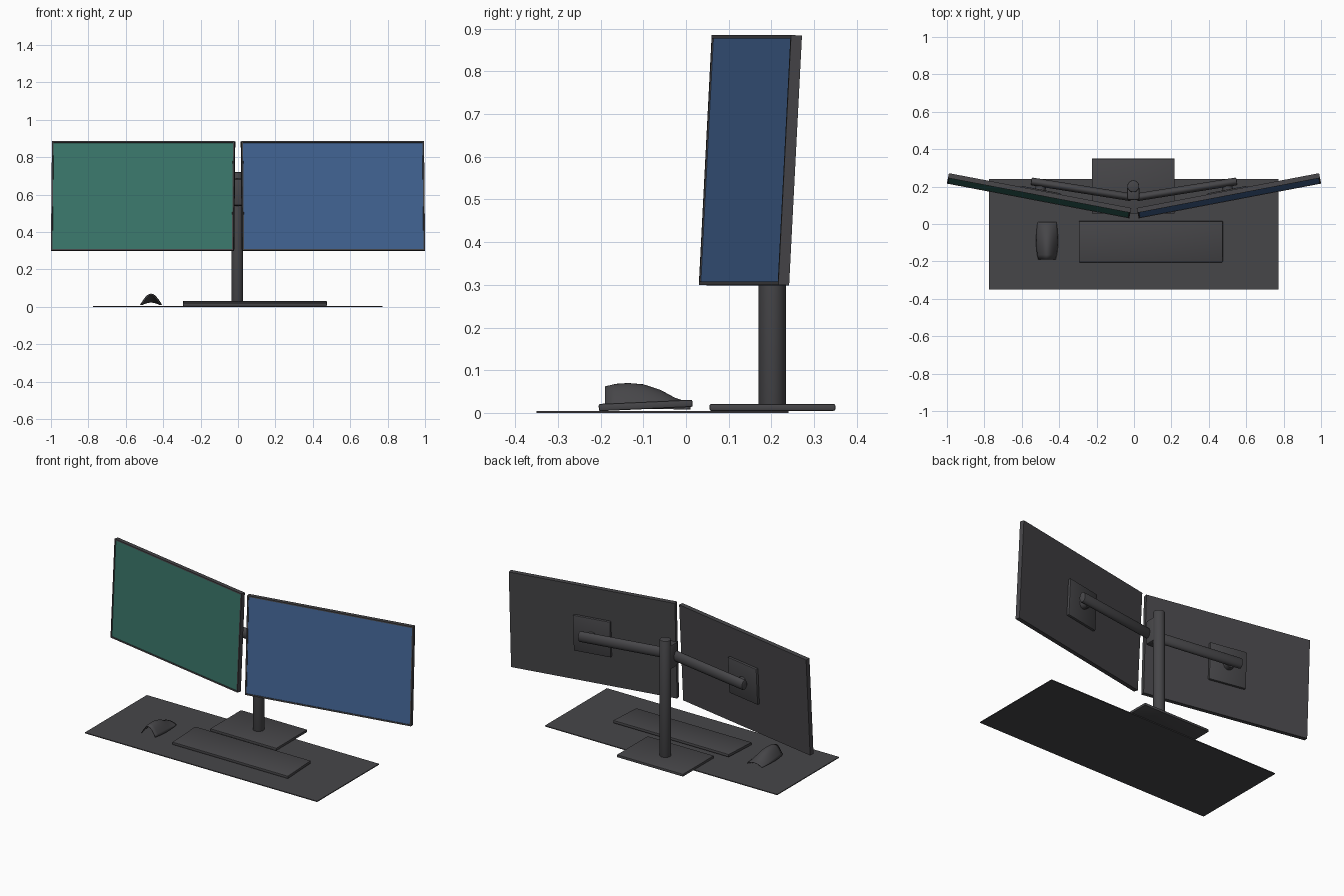
import bpy, bmesh, math
from mathutils import Matrix, Vector

if "Cube" in bpy.data.objects:
    bpy.data.objects.remove(bpy.data.objects["Cube"])


def material(name, rgb):
    m = bpy.data.materials.new(name)
    m.diffuse_color = (*rgb, 1)
    m.use_nodes = True
    m.node_tree.nodes["Principled BSDF"].inputs["Base Color"].default_value = m.diffuse_color
    return m


GREY = material("dark_grey", (0.062, 0.061, 0.066))
GREEN = material("screen_green", (0.042, 0.185, 0.145))
BLUE = material("screen_blue", (0.058, 0.135, 0.31))


def finish(name, bm, mats=(GREY,), smooth=True):
    bmesh.ops.recalc_face_normals(bm, faces=bm.faces)
    me = bpy.data.meshes.new(name)
    bm.to_mesh(me)
    bm.free()
    for m in mats:
        me.materials.append(m)
    ob = bpy.data.objects.new(name, me)
    bpy.context.collection.objects.link(ob)
    if smooth:
        bpy.ops.object.select_all(action='DESELECT')
        bpy.context.view_layer.objects.active = ob
        ob.select_set(True)
        bpy.ops.object.shade_smooth_by_angle(angle=math.radians(35))
    return ob


def box_bm(lo, hi, bevel=0.0):
    lo, hi = Vector(lo), Vector(hi)
    bm = bmesh.new()
    bmesh.ops.create_cube(bm, size=1, matrix=Matrix.Translation((lo + hi) / 2)
                          @ Matrix.Diagonal((*(hi - lo), 1)))
    if bevel:
        bmesh.ops.bevel(bm, geom=bm.edges[:], offset=bevel, segments=2,
                        profile=0.5, affect='EDGES')
    return bm


def rod_bm(a, b, rx, ry, bevel=0.006):
    """Rod between two points; rx is the vertical-ish radius, ry the other."""
    a, b = Vector(a), Vector(b)
    bm = bmesh.new()
    bmesh.ops.create_cone(bm, cap_ends=True, segments=32, radius1=1, radius2=1, depth=1,
                          matrix=Matrix.Diagonal((rx, ry, (b - a).length, 1)))
    rims = [e for e in bm.edges if abs(e.verts[0].co.z - e.verts[1].co.z) < 1e-6]
    if bevel:
        bmesh.ops.bevel(bm, geom=rims, offset=bevel, segments=2, profile=0.5, affect='EDGES')
    d = (b - a).normalized()
    if abs(d.z) < 0.9:                       # x axis of the section points up
        up = Vector((0, 0, 1))
        side = d.cross(up).normalized()
        rot = Matrix((side.cross(d), side, d)).transposed().to_4x4()
        if rot.determinant() < 0:
            rot = Matrix((side.cross(d), -side, d)).transposed().to_4x4()
    else:
        rot = Matrix.Identity(4)
    bm.transform(Matrix.Translation((a + b) / 2) @ rot)
    return bm


# Desk mat, stand base, pole and clamp
finish("desk_mat", box_bm((-0.775, -0.35, 0), (0.772, 0.24, 0.005)), smooth=False)
finish("stand_base", box_bm((-0.225, 0.055, 0.005), (0.217, 0.35, 0.021), 0.004))
PX = -0.004
finish("stand_pole", rod_bm((PX, 0.202, 0.015), (PX, 0.202, 0.72), 0.032, 0.032))
finish("arm_clamp", box_bm((PX - 0.034, 0.128, 0.54), (PX + 0.034, 0.2, 0.685), 0.012))

# Keyboard, tilted up at the rear
bm = box_bm((-0.295, 0, 0), (0.475, 0.22, 0.017), 0.004)
bm.transform(Matrix.Translation((0, -0.204, 0.004)) @ Matrix.Rotation(math.radians(2.6), 4, 'X'))
finish("keyboard", bm)

# Mouse: open arched shell; stations of (y, half width, crown height)
bm = bmesh.new()
stations = [(-0.19, 0.047, 0.062), (-0.165, 0.053, 0.068), (-0.135, 0.057, 0.070),
            (-0.10, 0.059, 0.067), (-0.06, 0.058, 0.054), (-0.025, 0.055, 0.035),
            (0.0, 0.052, 0.027), (0.011, 0.049, 0.024)]
N = 16
rows = []
for y, w, top in stations:
    row = []
    for i in range(N + 1):
        t = 2 * i / N - 1
        s = 0.45 * math.cos(t * math.pi / 2) + 0.55 * (1 - t * t)
        row.append(bm.verts.new((-0.465 + w * t, y, 0.01 + (top - 0.01) * s)))
    rows.append(row)
for r0, r1 in zip(rows, rows[1:]):
    for i in range(N):
        bm.faces.new((r0[i], r0[i + 1], r1[i + 1], r1[i]))
mouse = finish("mouse", bm)
sol = mouse.modifiers.new("shell", 'SOLIDIFY')
sol.thickness = 0.002

# Monitors with mounting plates and arms, one per side
W, H, T = 0.993, 0.586, 0.026
PLACE = (Matrix.Translation((0.025, 0.03, 0.30))
         @ Matrix.Rotation(math.radians(10.8), 4, 'Z')
         @ Matrix.Rotation(math.radians(-3), 4, 'X'))

for side, sx, screen in (("left", -1, GREEN), ("right", 1, BLUE)):
    flip = Matrix.Diagonal((sx, 1, 1, 1))

    # Panel with the screen inset in the front face
    bm = box_bm((0, 0, 0), (W, T, H))
    front = min(bm.faces, key=lambda f: f.calc_center_median().y)
    bmesh.ops.inset_region(bm, faces=[front], thickness=0.011)
    bmesh.ops.inset_region(bm, faces=[front], thickness=0.001, depth=-0.003)
    front.material_index = 1
    bm.transform(flip @ PLACE)
    finish(side + "_monitor", bm, (GREY, screen), smooth=False)

    # Mounting plate
    bm = box_bm((W / 2 - 0.112, T - 0.002, H / 2 - 0.11),
                (W / 2 + 0.112, T + 0.016, H / 2 + 0.11), 0.006)
    bm.transform(flip @ PLACE)
    finish(side + "_mount_plate", bm)

    # Pivot between plate and arm
    bm = rod_bm((W / 2, T, H / 2), (W / 2, T + 0.05, H / 2), 0.028, 0.028, 0)
    bm.transform(flip @ PLACE)
    finish(side + "_pivot", bm)

    # Arm
    bm = rod_bm((0.015, 0.143, 0.605), (0.55, 0.228, 0.597), 0.031, 0.021)
    bm.transform(flip)
    finish(side + "_arm", bm)
